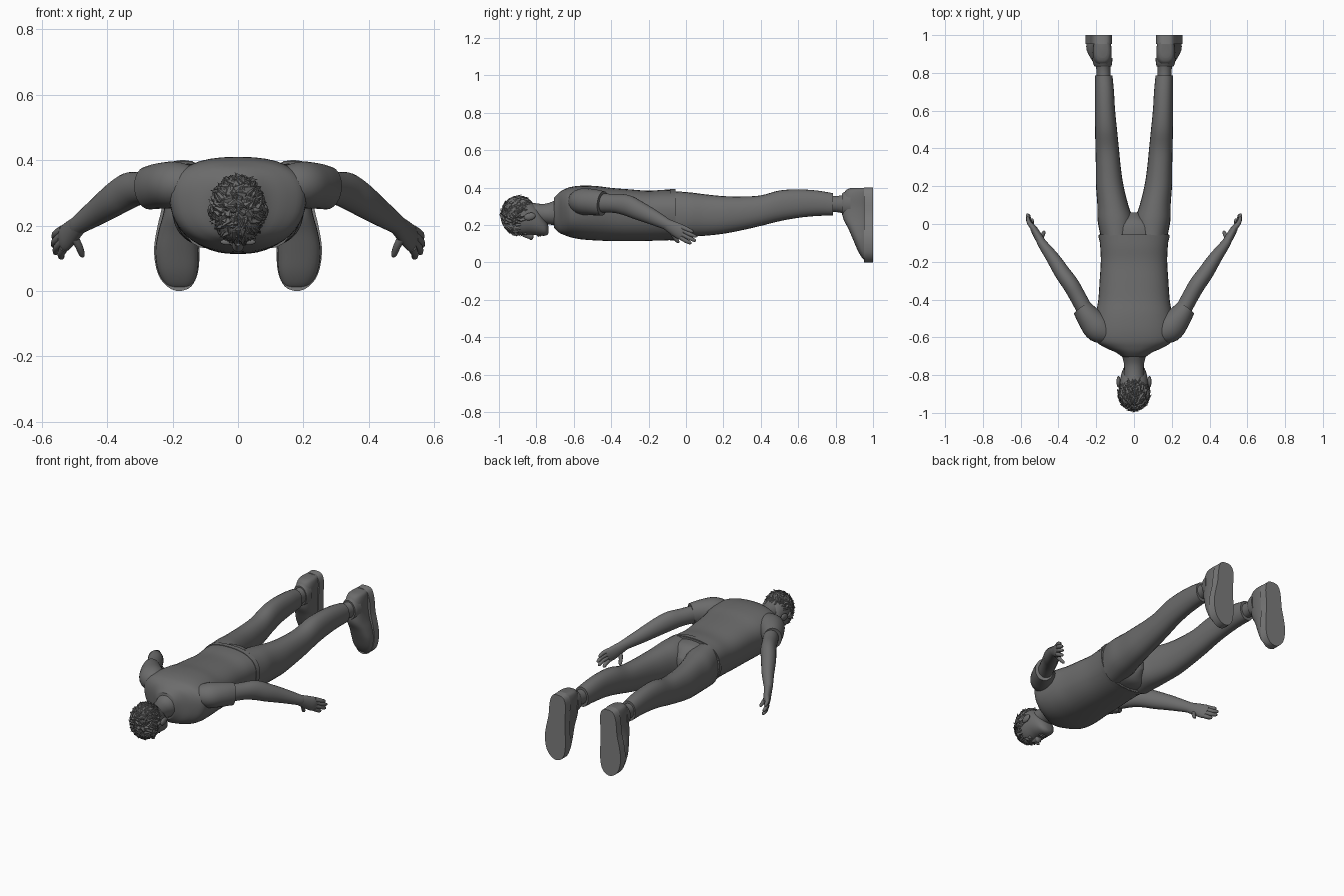
import bpy, bmesh, math, random
from mathutils import Vector, Matrix

if "Cube" in bpy.data.objects:
    bpy.data.objects.remove(bpy.data.objects["Cube"])

random.seed(4)


def paint(name, g):
    m = bpy.data.materials.new(name)
    m.diffuse_color = (g, g, g, 1)
    m.use_nodes = True
    m.node_tree.nodes["Principled BSDF"].inputs["Base Color"].default_value = m.diffuse_color
    return m


CLOTH, SKIN, HAIR, SOLE = paint("cloth", .15), paint("skin", .15), paint("hair", .15), paint("sole", .2)


def catmull(rows, n=4):
    """Smoothly interpolate rows of numbers."""
    out = []
    for i in range(len(rows) - 1):
        a, b, c, d = (rows[max(i - 1, 0)], rows[i], rows[i + 1], rows[min(i + 2, len(rows) - 1)])
        for k in range(n):
            t = k / n
            out.append([0.5 * (2 * q + (r - p) * t + (2 * p - 5 * q + 4 * r - s) * t * t
                               + (3 * q - p - 3 * r + s) * t ** 3) for p, q, r, s in zip(a, b, c, d)])
    out.append(list(rows[-1]))
    return out


def finish(bm, name, mirror=False, mat=SKIN, angle=40):
    bmesh.ops.recalc_face_normals(bm, faces=bm.faces)
    me = bpy.data.meshes.new(name)
    bm.to_mesh(me)
    bm.free()
    me.materials.append(mat)
    ob = bpy.data.objects.new(name, me)
    bpy.context.collection.objects.link(ob)
    if mirror:
        ob.modifiers.new("mirror", 'MIRROR')
    bpy.ops.object.select_all(action='DESELECT')
    ob.select_set(True)
    bpy.context.view_layer.objects.active = ob
    bpy.ops.object.shade_smooth_by_angle(angle=math.radians(angle))


def loft(bm, rows, axis=None, up=(0, 0, 1), exp=2.0, flare=0.0, seg=24, n=4):
    """Rows are x, y, z, side radius, up radius; rings follow the path or a fixed axis."""
    rows = catmull(rows, n)
    rings = []
    for i, (x, y, z, ru, rv) in enumerate(rows):
        if axis:
            t = Vector(axis)
        else:
            t = (Vector(rows[min(i + 1, len(rows) - 1)][:3]) - Vector(rows[max(i - 1, 0)][:3])).normalized()
        v = Vector(up)
        v = (v - t * v.dot(t)).normalized()
        u = t.cross(v)
        ring = []
        for k in range(seg):
            a = 2 * math.pi * k / seg
            c, s = math.cos(a), math.sin(a)
            c = math.copysign(abs(c) ** (2 / exp), c)
            s = math.copysign(abs(s) ** (2 / exp), s)
            ring.append(bm.verts.new(Vector((x, y, z)) + u * ru * c * (1 + flare * s) + v * rv * s))
        rings.append(ring)
    for a, b in zip(rings, rings[1:]):
        for k in range(seg):
            bm.faces.new((a[k], a[(k + 1) % seg], b[(k + 1) % seg], b[k]))
    bm.faces.new(rings[0])
    bm.faces.new(rings[-1])


def part(name, rows, mirror=False, mat=SKIN, **kw):
    bm = bmesh.new()
    loft(bm, rows, **kw)
    finish(bm, name, mirror, mat)


def body(name, rows, mirror=False, mat=SKIN, **kw):
    """Rows are y, x centre, half width, low z, high z, cut across y."""
    part(name, [(x, y, (lo + hi) / 2, w, (hi - lo) / 2) for y, x, w, lo, hi in rows],
         mirror, mat, axis=(0, 1, 0), **kw)


def balls(name, items, mirror=False):
    """Items are a position, three radii and a tilt."""
    bm = bmesh.new()
    for loc, size, tilt in items:
        m = Matrix.Translation(loc) @ Matrix.Rotation(tilt, 4, 'X') @ Matrix.Diagonal((*size, 1))
        bmesh.ops.create_uvsphere(bm, u_segments=16, v_segments=10, radius=1, matrix=m)
    finish(bm, name, mirror)


# shirt: torso, hem band and sleeves
body("shirt", [(-.705, 0, .06, .185, .345), (-.68, 0, .095, .16, .372), (-.655, 0, .15, .148, .388),
               (-.62, 0, .2, .135, .402), (-.56, 0, .208, .123, .41), (-.48, 0, .20, .117, .408),
               (-.4, 0, .187, .114, .398), (-.3, 0, .18, .113, .39), (-.2, 0, .174, .115, .383),
               (-.12, 0, .177, .117, .388), (-.055, 0, .184, .12, .388)],
     mat=CLOTH, exp=2.4, flare=.1, seg=40)
body("shirt_hem", [(-.085, 0, .184, .117, .392), (-.057, 0, .188, .118, .392)],
     mat=CLOTH, exp=2.4, flare=.08, seg=40)
part("sleeve", [(.12, -.585, .325, .05, .05), (.185, -.555, .325, .075, .07), (.235, -.50, .322, .066, .07),
                (.275, -.445, .315, .052, .066)], True, CLOTH)

# trousers
body("trouser_seat", [(-.1, 0, .17, .127, .38), (-.04, 0, .176, .13, .378), (.0, 0, .15, .14, .37),
                      (.03, 0, .08, .165, .35), (.06, 0, .03, .2, .31)], mat=CLOTH, seg=40)
body("trouser_leg", [(-.06, .093, .085, .13, .38), (.02, .099, .094, .137, .374), (.1, .112, .082, .142, .364),
                     (.2, .128, .073, .153, .354), (.3, .136, .066, .172, .352), (.4, .142, .062, .195, .358),
                     (.5, .148, .058, .22, .384), (.6, .153, .053, .238, .39), (.7, .156, .05, .248, .384),
                     (.785, .16, .046, .25, .37)], True, CLOTH, exp=2.2)

# ankles and shoes
body("ankle", [(.75, .16, .038, .265, .36), (.81, .162, .037, .268, .355), (.88, .165, .042, .25, .37)], True)
part("shoe_collar", [(.165, .835, .31, .045, .058), (.166, .85, .312, .05, .066), (.168, .88, .312, .054, .074)],
     True, CLOTH, axis=(0, 1, 0))
shoe = [(.004, .965, .178, .02), (.02, .945, .18, .042), (.06, .92, .184, .06), (.12, .894, .187, .066),
        (.18, .868, .184, .06), (.235, .84, .176, .053), (.29, .836, .17, .05), (.35, .838, .168, .05),
        (.385, .855, .168, .043), (.397, .88, .168, .028)]
part("shoe_upper", [(x, (top + .985) / 2, z, w, (.985 - top) / 2) for z, top, x, w in shoe],
     True, CLOTH, axis=(0, 0, 1), up=(0, -1, 0), exp=2.6)
bm = bmesh.new()
sole = catmull([(0, .18, .006), (.012, .18, .034), (.05, .184, .06), (.12, .187, .07), (.19, .184, .064),
                (.26, .177, .055), (.33, .171, .055), (.375, .169, .046), (.395, .169, .03), (.4, .169, .008)], 3)
outline = [(x + w, z) for z, x, w in sole] + [(x - w, z) for z, x, w in reversed(sole)]
near, far = [[bm.verts.new((x, y, z)) for x, z in outline] for y in (.953, 1)]
bm.faces.new(near)
bm.faces.new(far)
for i in range(len(near)):
    bm.faces.new((near[i - 1], near[i], far[i], far[i - 1]))
finish(bm, "shoe_sole", True, SOLE)

# arms
part("arm", [(.23, -.51, .32, .043, .054), (.295, -.39, .315, .043, .05), (.335, -.32, .306, .044, .056),
             (.378, -.26, .28, .042, .052), (.43, -.18, .243, .035, .042), (.485, -.105, .205, .025, .031),
             (.495, -.088, .196, .022, .03)], True)

# hands: palm, four fingers and a thumb
bm = bmesh.new()
loft(bm, [(.482, -.11, .207, .024, .029), (.505, -.07, .185, .022, .036), (.528, -.03, .163, .019, .041),
          (.54, -.008, .152, .012, .036)])
fingers = [((.532, -.026, .133), (.541, .0, .115), (.54, .022, .104)),
           ((.536, -.018, .15), (.554, .015, .132), (.557, .044, .118)),
           ((.538, -.014, .17), (.559, .018, .152), (.563, .047, .14)),
           ((.535, -.02, .188), (.556, .008, .176), (.562, .032, .165)),
           ((.505, -.08, .172), (.487, -.064, .138), (.477, -.044, .112))]
for a, b, c in fingers:
    d = [q + (q - p) * .3 for p, q in zip(b, c)]
    loft(bm, [(*a, .014, .014), (*b, .0115, .0115), (*c, .009, .009), (*d, .003, .003)], seg=10)
finish(bm, "hand", True)

# neck, head and facial features
part("neck", [(0, -.83, .265, .055, .055), (0, -.78, .26, .052, .053), (0, -.735, .26, .054, .057),
              (0, -.68, .268, .07, .075)], axis=(0, 1, 0))
body("head", [(-.98, 0, .02, .225, .275), (-.965, 0, .05, .185, .31), (-.935, 0, .07, .155, .338),
              (-.88, 0, .078, .145, .345), (-.83, 0, .074, .147, .325), (-.79, 0, .066, .144, .288),
              (-.757, 0, .052, .142, .235), (-.742, 0, .036, .147, .21), (-.735, 0, .018, .155, .19)], exp=2.2)
body("nose", [(-.875, 0, .009, .138, .17), (-.845, 0, .013, .127, .17), (-.826, 0, .019, .119, .165),
              (-.815, 0, .012, .133, .16)])
balls("lips", [((0, -.79, .144), (.026, .006, .008), 0), ((0, -.779, .146), (.022, .006, .008), 0)])
balls("eye", [((.031, -.858, .153), (.013, .008, .008), 0)], True)
balls("eyebrow", [((.033, -.879, .15), (.021, .006, .009), 0)], True)
balls("ear", [((.082, -.835, .245), (.011, .032, .02), .25)], True)

# hair: layered pointed tufts over the skull, leaving the face clear
bm = bmesh.new()
centre, radii = Vector((0, -.895, .25)), Vector((.075, .086, .096))
bmesh.ops.create_uvsphere(bm, u_segments=20, v_segments=12, radius=1, matrix=Matrix.Translation(
    (0, -.9, .258)) @ Matrix.Diagonal((.08, .082, .094, 1)))
count = 340
for i in range(count):
    h = 1 - 2 * (i + .5) / count
    r, a = math.sqrt(1 - h * h), i * 2.39996
    d = Vector((r * math.cos(a), -h, r * math.sin(a)))
    if d.y > .15 and d.z < .25 or d.y > -.1 and d.z < -.35 or d.y > .72:
        continue
    root = centre + Vector([p * q for p, q in zip(d, radii)])
    flow = Vector((random.uniform(-.6, .6), .8, random.uniform(-.6, .6)))
    flow = (flow - d * flow.dot(d)).normalized()
    grow = (flow + d * random.uniform(.05, .4)).normalized()
    side = grow.cross(d).normalized()
    out = side.cross(grow)
    size = random.uniform(.028, .042)
    pts = [root - grow * .012, root + side * .013, root + out * .012, root - side * .013, root + grow * size]
    for p in pts:
        p.y = max(p.y, -1)
    b, l, t, rr, tip = [bm.verts.new(p) for p in pts]
    for f in ((b, l, t), (b, t, rr), (t, l, tip), (rr, t, tip), (b, rr, l), (l, rr, tip)):
        bm.faces.new(f)
finish(bm, "hair", mat=HAIR, angle=30)
